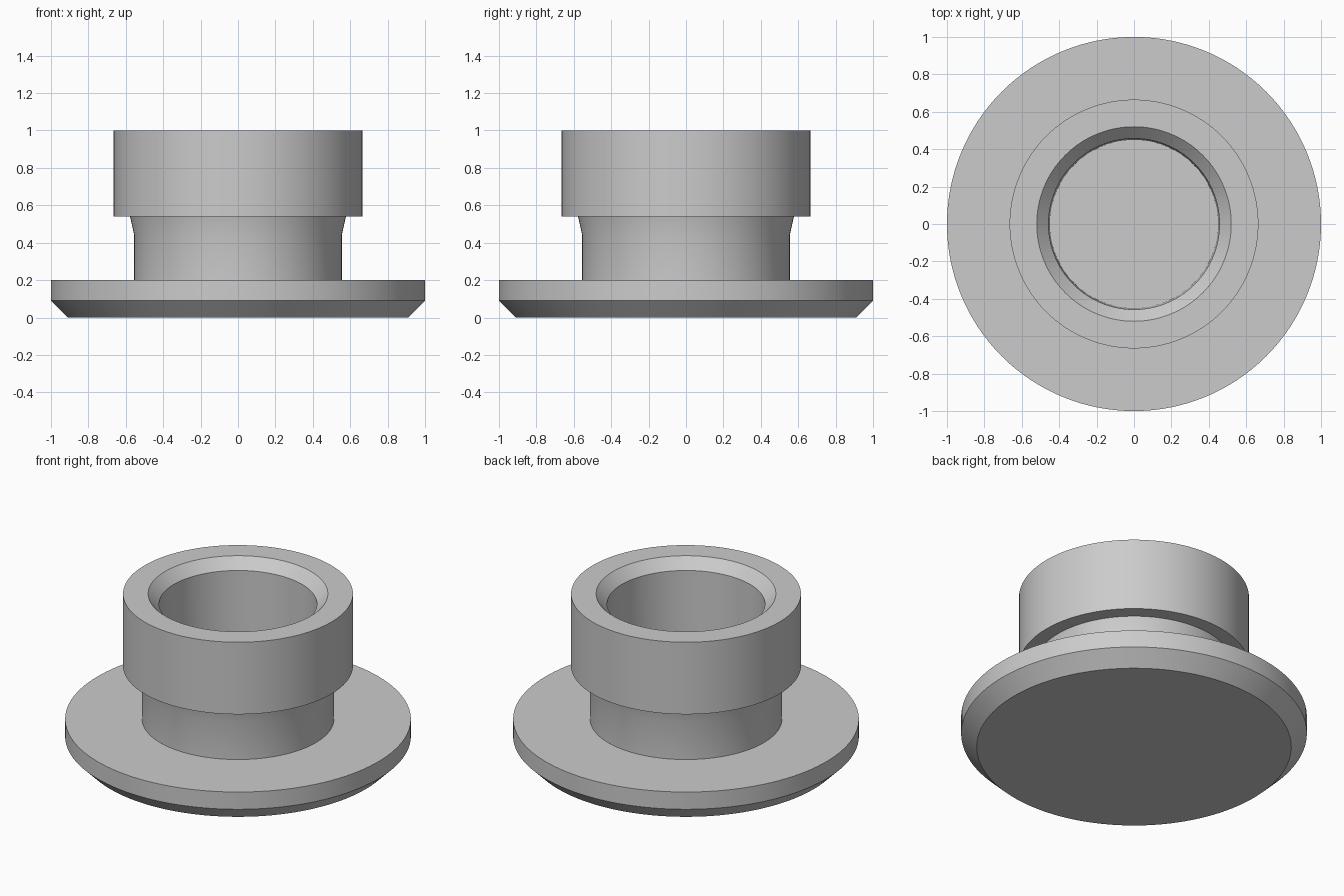
import bpy
import math
import bmesh

old = bpy.data.objects.get("Cube")
if old:
    bpy.data.objects.remove(old, do_unlink=True)

SEGMENTS = 128

# Plain grey material
grey = bpy.data.materials.new("plain_grey")
grey.use_nodes = True
color = (0.6, 0.6, 0.6, 1.0)
grey.diffuse_color = color
grey.node_tree.nodes["Principled BSDF"].inputs["Base Color"].default_value = color


def lathe(name, profile):
    """Revolve a closed (radius, height) profile around the z axis."""
    bm = bmesh.new()
    verts = [bm.verts.new((r, 0, z)) for r, z in profile]
    edges = [bm.edges.new(pair) for pair in zip(verts, verts[1:])]
    bmesh.ops.spin(bm, geom=verts + edges, cent=(0, 0, 0), axis=(0, 0, 1),
                   angle=math.tau, steps=SEGMENTS, use_merge=True)
    bmesh.ops.remove_doubles(bm, verts=bm.verts, dist=0.0001)
    bmesh.ops.recalc_face_normals(bm, faces=bm.faces)
    mesh = bpy.data.meshes.new(name)
    bm.to_mesh(mesh)
    bm.free()
    mesh.materials.append(grey)
    obj = bpy.data.objects.new(name, mesh)
    bpy.context.collection.objects.link(obj)
    bpy.ops.object.select_all(action="DESELECT")
    obj.select_set(True)
    bpy.context.view_layer.objects.active = obj
    bpy.ops.object.shade_smooth_by_angle(angle=math.radians(30))
    return obj


# Flanged plug in one solid: base disc, neck, collar and blind bore
base_disc = [(0, 0), (0.91, 0), (1, 0.09), (1, 0.2)]
neck = [(0.555, 0.2), (0.555, 0.44), (0.577, 0.54)]
collar = [(0.665, 0.54), (0.665, 1), (0.52, 1)]
bore = [(0.457, 0.935), (0.45, 0.2), (0, 0.2)]
lathe("flanged_plug", base_disc + neck + collar + bore)
